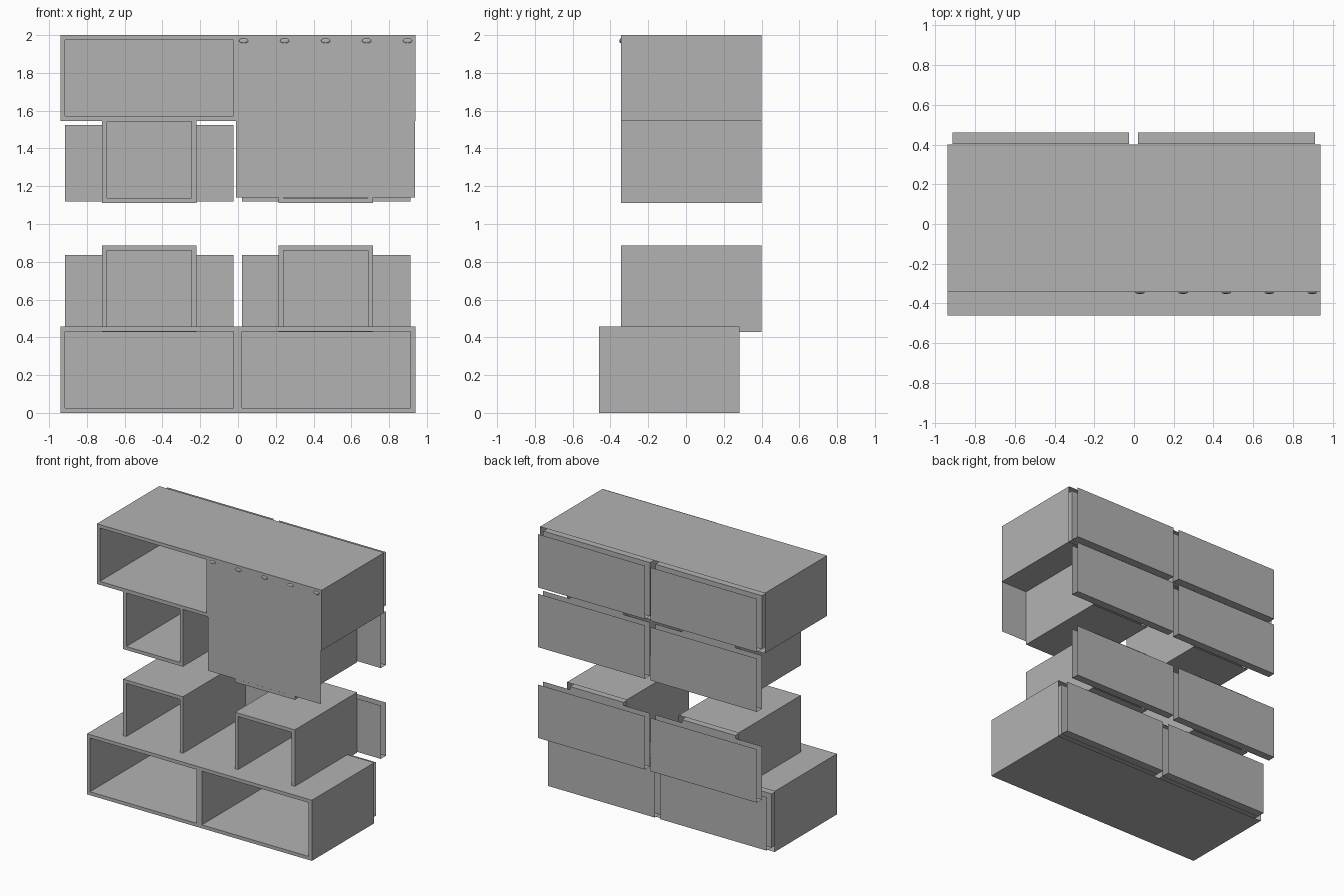
import bpy, bmesh
from mathutils import Matrix

if "Cube" in bpy.data.objects:
    bpy.data.objects.remove(bpy.data.objects["Cube"], do_unlink=True)

grey = bpy.data.materials.new("plain_grey")
grey.use_nodes = True
GREY = (0.45, 0.45, 0.45, 1)
grey.diffuse_color = GREY
grey.node_tree.nodes["Principled BSDF"].inputs["Base Color"].default_value = GREY

WALL = 0.026
DEPTH = 0.744
GAP = 0.06
LEFT_BAY, RIGHT_BAY = (-0.915, -0.025), (0.02, 0.912)
BAYS = [LEFT_BAY, RIGHT_BAY]


def finish(name, bm):
    mesh = bpy.data.meshes.new(name)
    bm.to_mesh(mesh)
    bm.free()
    mesh.materials.append(grey)
    obj = bpy.data.objects.new(name, mesh)
    bpy.context.collection.objects.link(obj)
    return obj


def sheet(bm, x, y, z, inward=False):
    """Flat rectangle; the axis given as a single number is its plane."""
    if not isinstance(x, tuple):
        pts = [(x, y[0], z[0]), (x, y[1], z[0]), (x, y[1], z[1]), (x, y[0], z[1])]
    elif not isinstance(y, tuple):
        pts = [(x[0], y, z[0]), (x[1], y, z[0]), (x[1], y, z[1]), (x[0], y, z[1])]
    else:
        pts = [(x[0], y[0], z), (x[1], y[0], z), (x[1], y[1], z), (x[0], y[1], z)]
    if inward:
        pts.reverse()
    bm.faces.new([bm.verts.new(p) for p in pts])


def sleeve(bm, x, y, z, inward=False):
    """Four walls around a front-to-back tunnel."""
    sheet(bm, x[0], y, z, not inward)
    sheet(bm, x[1], y, z, inward)
    sheet(bm, x, y, z[0], not inward)
    sheet(bm, x, y, z[1], inward)


def cabinet(name, x, front, z, bays):
    """Outer shell, front rim and one lined cavity per bay."""
    bm = bmesh.new()
    y = (front, front + DEPTH)
    inner = (z[0] + WALL, z[1] - WALL)
    sleeve(bm, x, y, z)
    sheet(bm, x, front, (z[0], inner[0]))
    sheet(bm, x, front, (inner[1], z[1]))
    edges = [x[0]] + [e for bay in bays for e in bay] + [x[1]]
    for a, b in zip(edges[::2], edges[1::2]):
        sheet(bm, (a, b), front, inner)
    for bay in bays:
        sleeve(bm, bay, y, inner, True)
        sheet(bm, bay, y[1], inner)
    finish(name, bm)


def back_panel(name, x, y, z):
    """Double-sheet panel joined along the bottom, open at top and ends."""
    bm = bmesh.new()
    sheet(bm, x, y, z)
    sheet(bm, x, y + GAP, z, True)
    sheet(bm, x, (y, y + GAP), z[0], True)
    finish(name, bm)


# Wide cabinets
FULL = (-0.94, 0.94)
UPPER_FRONT, LOWER_FRONT = -0.343, -0.46
cabinet("top_cabinet", FULL, UPPER_FRONT, (1.545, 2.0), BAYS)
cabinet("bottom_cabinet", FULL, LOWER_FRONT, (0.0, 0.458), BAYS)

# Small single cubbies in the two middle rows
for side, x in (("right", (-0.72, -0.22)), ("left", (0.215, 0.715))):
    for row, z in (("upper", (1.112, 1.568)), ("lower", (0.429, 0.885))):
        cabinet(f"{row}_{side}_cubby", x, UPPER_FRONT, z,
                [(x[0] + WALL, x[1] - WALL)])

# Back panels, one per bay in each row
for side, x in (("right", LEFT_BAY), ("left", RIGHT_BAY)):
    for row, z in (("top", (1.571, 1.974)), ("upper", (1.12, 1.523)),
                   ("lower", (0.434, 0.837))):
        back_panel(f"{row}_{side}_back_panel", x, UPPER_FRONT + DEPTH + 0.001, z)
    back_panel(f"bottom_{side}_back_panel", x, LOWER_FRONT + DEPTH + 0.001, (0.027, 0.43))

# Hanging cover sheet on the front
cover_y = UPPER_FRONT - 0.003
bm = bmesh.new()
sheet(bm, (-0.01, 0.938), cover_y, (1.14, 2.0))
finish("hanging_cover", bm)

# Flattened studs along the top of the cover
for i in range(5):
    bm = bmesh.new()
    place = Matrix.Translation((0.03 + 0.217 * i, cover_y, 1.97))
    bmesh.ops.create_uvsphere(bm, u_segments=20, v_segments=12, radius=1,
                              matrix=place @ Matrix.Diagonal((0.024, 0.006, 0.013, 1)))
    for f in bm.faces:
        f.smooth = True
    finish(f"cover_stud_{i + 1}", bm)
